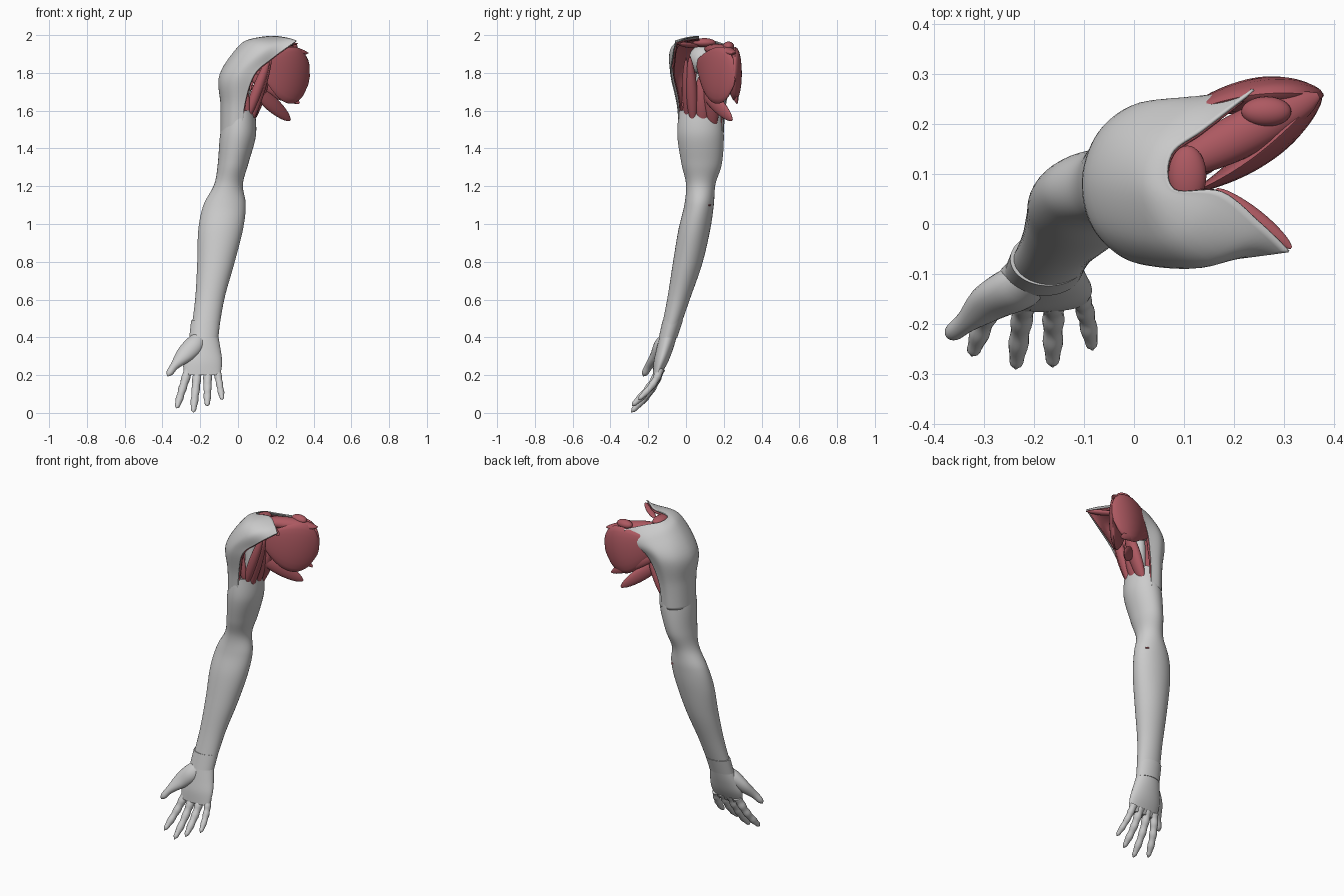
import bpy, bmesh
from math import sin, cos, pi, radians
from mathutils import Vector

if "Cube" in bpy.data.objects:
    bpy.data.objects.remove(bpy.data.objects["Cube"])

red = bpy.data.materials.new("muscle_red")
red.diffuse_color = (0.42, 0.10, 0.12, 1)
red.use_nodes = True
red.node_tree.nodes["Principled BSDF"].inputs["Base Color"].default_value = red.diffuse_color
X, Y, Z = Vector((1, 0, 0)), Vector((0, 1, 0)), Vector((0, 0, 1))


def catmull(pts, n):
    """Smooth a list of equal-length tuples with n steps per span."""
    out = []
    for i in range(len(pts) - 1):
        p = [pts[max(i - 1, 0)], pts[i], pts[i + 1], pts[min(i + 2, len(pts) - 1)]]
        for k in range(n):
            t = k / n
            out.append(tuple(0.5 * (2 * b + (c - a) * t + (2 * a - 5 * b + 4 * c - d) * t * t
                                    + (3 * b - a - 3 * c + d) * t ** 3) for a, b, c, d in zip(*p)))
    return out + [tuple(pts[-1])]


def finish(name, bm, mat=None):
    bmesh.ops.recalc_face_normals(bm, faces=bm.faces)
    me = bpy.data.meshes.new(name)
    bm.to_mesh(me)
    bm.free()
    ob = bpy.data.objects.new(name, me)
    bpy.context.collection.objects.link(ob)
    if mat:
        me.materials.append(mat)
    bpy.ops.object.select_all(action='DESELECT')
    ob.select_set(True)
    bpy.context.view_layer.objects.active = ob
    bpy.ops.object.shade_smooth_by_angle(angle=radians(50))
    return ob


def skin_rows(bm, rows, closed):
    for a, b in zip(rows, rows[1:]):
        for k in range(len(a) if closed else len(a) - 1):
            j = (k + 1) % len(a)
            bm.faces.new((a[k], a[j], b[j], b[k]))


def tube(name, pts, axis=None, mat=None, sides=32, steps=6):
    """Loft ellipses (x, y, z, wide, thin); no axis = horizontal rings."""
    s = catmull(pts, steps)
    bm = bmesh.new()
    rings = []
    for i, (x, y, z, w, t) in enumerate(s):
        u, v = X, Y
        if axis:
            tan = (Vector(s[min(i + 1, len(s) - 1)][:3]) - Vector(s[max(i - 1, 0)][:3])).normalized()
            u = (axis - tan * axis.dot(tan)).normalized()
            v = tan.cross(u)
        w, t = max(w, .002), max(t, .002)
        rings.append([bm.verts.new(Vector((x, y, z)) + u * w * cos(2 * pi * k / sides)
                                   + v * t * sin(2 * pi * k / sides)) for k in range(sides)])
    skin_rows(bm, rings, True)
    bm.faces.new(rings[0])
    bm.faces.new(rings[-1])
    return finish(name, bm, mat)


def strap(name, a, b, wide, thin, axis=X, bow=0, peak=1.0, mat=red):
    """Spindle muscle from a to b, bowed along y; peak > 1 moves its belly towards b."""
    a, b = Vector(a), Vector(b)
    pts = []
    for i in range(17):
        t = i / 16
        f = sin(pi * t ** peak) if 0 < i < 16 else .02
        pts.append((*(a.lerp(b, t) + Y * bow * sin(pi * t)), wide * f ** .5, thin * f ** .65))
    tube(name, pts, axis, mat, 20, 2)


def blob(name, loc, scale, mat=None):
    bm = bmesh.new()
    bmesh.ops.create_uvsphere(bm, u_segments=32, v_segments=16, radius=1)
    ob = finish(name, bm, mat)
    ob.location, ob.scale = loc, scale


# Upper arm and forearm skin
tube("arm_skin", [
    (.01, .075, 1.60, .08, .112), (.0, .077, 1.47, .095, .123), (-.026, .083, 1.32, .081, .107),
    (-.05, .078, 1.21, .076, .078), (-.071, .069, 1.10, .112, .078), (-.092, .044, .97, .118, .084),
    (-.118, .008, .79, .098, .078), (-.15, -.04, .60, .077, .06), (-.18, -.095, .40, .073, .045)],
    sides=48, steps=8)

# Wrist band and palm
tube("wrist_band", [(-.171, -.07, .49, .077, .054), (-.181, -.095, .40, .077, .049)], sides=48)
tube("palm", [(-.18, -.093, .41, .075, .046), (-.185, -.112, .34, .092, .044),
              (-.188, -.133, .27, .104, .038), (-.187, -.155, .2, .094, .021)], sides=40)
strap("palm_fold", (-.285, -.145, .215), (-.095, -.145, .24), .014, .009, Z, -.02, mat=None)

# Fingers: base x, tip (x, y, z), thickness
for name, base, tip, r in (("index_finger", -.262, (-.325, -.264, .025), .021),
                           ("middle_finger", -.213, (-.237, -.29, .003), .021),
                           ("ring_finger", -.16, (-.163, -.286, .037), .021),
                           ("little_finger", -.112, (-.083, -.252, .07), .018)):
    path = []
    for i in range(21):
        t = i / 20
        p = Vector((base, -.136, .233)).lerp(Vector(tip), t) + Y * .018 * sin(pi * t)
        w = r * (1.15 - .3 * t + .07 * cos(8 * pi * t)) * (1 - t ** 12) ** .5
        path.append((*p, w, w))
    tube(name, path, X, sides=16, steps=2)
tube("thumb", [(-.19, -.10, .42, .03, .02), (-.23, -.126, .36, .052, .042), (-.285, -.155, .305, .046, .034),
               (-.335, -.195, .25, .023, .022), (-.362, -.217, .212, .018, .017),
               (-.372, -.226, .195, .003, .003)], X, sides=24)

# Shoulder cap: inner rim and shoulder line, front to back; lower rows wrap the arm
rim = [(.31, -.055, 1.97), (.255, 0, 1.985), (.175, .065, 1.993), (.08, .07, 1.98),
       (.075, .14, 1.97), (.14, .19, 1.955), (.24, .268, 1.93)]
crown = [(.18, -.07, 1.875), (.14, -.08, 1.925), (.07, -.03, 1.955), (.01, .07, 1.945),
         (.02, .165, 1.92), (.1, .235, 1.89), (.2, .265, 1.86)]


def wrap(x, rx, ry, z):
    angles = [radians(285 - 36 * i) for i in range(7)]
    return [(x + rx * cos(a), .081 + ry * sin(a), z) for a in angles]


rows = [catmull(r, 7) for r in (rim, crown, wrap(.05, .145, .165, 1.79), wrap(.01, .1, .13, 1.63),
                                wrap(0, .09, .117, 1.47))]
cols = [catmull(list(c), 7) for c in zip(*rows)]
for name, inset, mat in (("shoulder_cap", 0, None), ("shoulder_cap_lining", .016, red)):
    bm = bmesh.new()
    middle = Vector((.1, .09, 1.75))
    skin_rows(bm, [[bm.verts.new(Vector(p) + (middle - Vector(p)).normalized() * inset) for p in c]
                   for c in cols], False)
    sol = finish(name, bm, mat).modifiers.new("thickness", 'SOLIDIFY')
    sol.thickness, sol.offset = .006, 0

# Upper arm bone inside the cap
blob("bone_head", (.05, .09, 1.87), (.075, .075, .08))
blob("bone_shaft", (.03, .085, 1.7), (.035, .035, .2))

# Shoulder blade muscles: front and back fans, top bar, oblique straps
strap("front_blade_muscle", (.09, .05, 1.86), (.374, .258, 1.755), .152, .03, Z, -.025, 1.9)
strap("back_blade_muscle", (.05, .2, 1.86), (.374, .258, 1.76), .145, .036, Z, .024, 1.7)
strap("top_blade_muscle", (.07, .105, 1.93), (.37, .257, 1.905), .046, .035, Y)
strap("lower_strap_muscle", (.07, .07, 1.73), (.277, .245, 1.55), .042, .02, Z)
strap("small_strap_muscle", (.04, .19, 1.8), (.325, .272, 1.64), .035, .018, Z, .015)
strap("collar_strip", (.165, .07, 1.94), (.315, -.048, 1.955), .02, .014, Y)

# Straps running down into the arm
strap("inner_arm_strap", (.175, .02, 1.89), (.05, .04, 1.5), .026, .03)
strap("front_arm_strap", (.165, 0, 1.88), (.03, .01, 1.52), .027, .026)
strap("chest_stub", (.02, -.01, 1.77), (.05, -.01, 1.58), .024, .016)
strap("middle_arm_strap", (.12, .08, 1.79), (.06, .09, 1.5), .04, .028, Y)
strap("rear_arm_strap", (.17, .13, 1.83), (.045, .14, 1.49), .042, .03, Y)

# Cut pads on top of the shoulder and a small patch at the elbow
blob("outer_cut_pad", (.107, .097, 1.96), (.038, .06, .024), red)
blob("inner_cut_pad", (.265, .225, 1.94), (.05, .03, .026), red)
blob("elbow_patch", (-.005, .122, 1.1), (.022, .01, .006), red)
